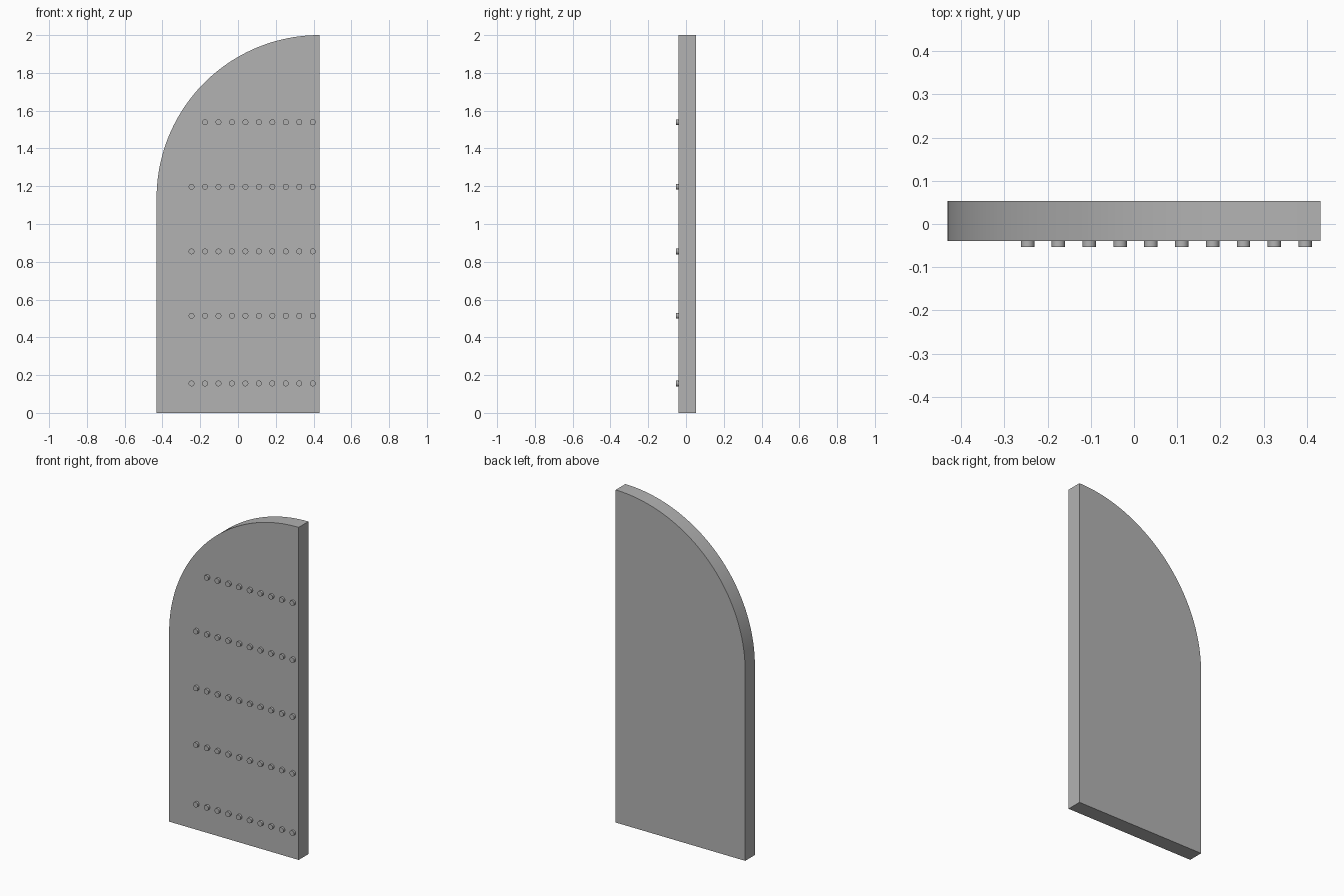
import bpy, bmesh, math
from mathutils import Matrix

cube = bpy.data.objects.get("Cube")
if cube:
    bpy.data.objects.remove(cube, do_unlink=True)

grey = bpy.data.materials.new("plain grey")
grey.use_nodes = True
colour = (0.45, 0.45, 0.45, 1)
grey.diffuse_color = colour
grey.node_tree.nodes["Principled BSDF"].inputs["Base Color"].default_value = colour

HALF, HEIGHT = 0.431, 2.0
FRONT, BACK, STUD_FRONT = -0.039, 0.053, -0.053


def finish(bm, name):
    bmesh.ops.recalc_face_normals(bm, faces=bm.faces)
    mesh = bpy.data.meshes.new(name)
    bm.to_mesh(mesh)
    bm.free()
    mesh.materials.append(grey)
    obj = bpy.data.objects.new(name, mesh)
    bpy.context.collection.objects.link(obj)
    bpy.ops.object.select_all(action='DESELECT')
    obj.select_set(True)
    bpy.context.view_layer.objects.active = obj
    bpy.ops.object.shade_smooth_by_angle(angle=math.radians(30))
    return obj


# Door leaf: a slab whose outer top corner is a quarter circle
radius = 2 * HALF
steps = 48
profile = [(-HALF, 0), (HALF, 0)]
for i in range(steps + 1):
    a = math.pi / 2 * (1 + i / steps)
    profile.append((HALF + radius * math.cos(a), HEIGHT - radius + radius * math.sin(a)))
bm = bmesh.new()
face = bm.faces.new([bm.verts.new((x, FRONT, z)) for x, z in profile])
slab = bmesh.ops.extrude_face_region(bm, geom=[face])
bmesh.ops.translate(bm, vec=(0, BACK - FRONT, 0),
                    verts=[v for v in slab["geom"] if isinstance(v, bmesh.types.BMVert)])
finish(bm, "door_leaf")

# Rows of round studs; the top row has one fewer under the arch
rows = [(0.156, 0), (0.514, 0), (0.855, 0), (1.197, 0), (1.539, 1)]
for number, (z, first) in enumerate(rows, 1):
    bm = bmesh.new()
    for i in range(first, 10):
        x = -0.246 + 0.0713 * i
        place = Matrix.Translation((x, (STUD_FRONT + FRONT) / 2, z)) @ Matrix.Rotation(math.pi / 2, 4, 'X')
        bmesh.ops.create_cone(bm, cap_ends=True, segments=24, radius1=0.0155, radius2=0.0155,
                              depth=FRONT - STUD_FRONT, matrix=place)
    finish(bm, f"stud_row_{number}")
